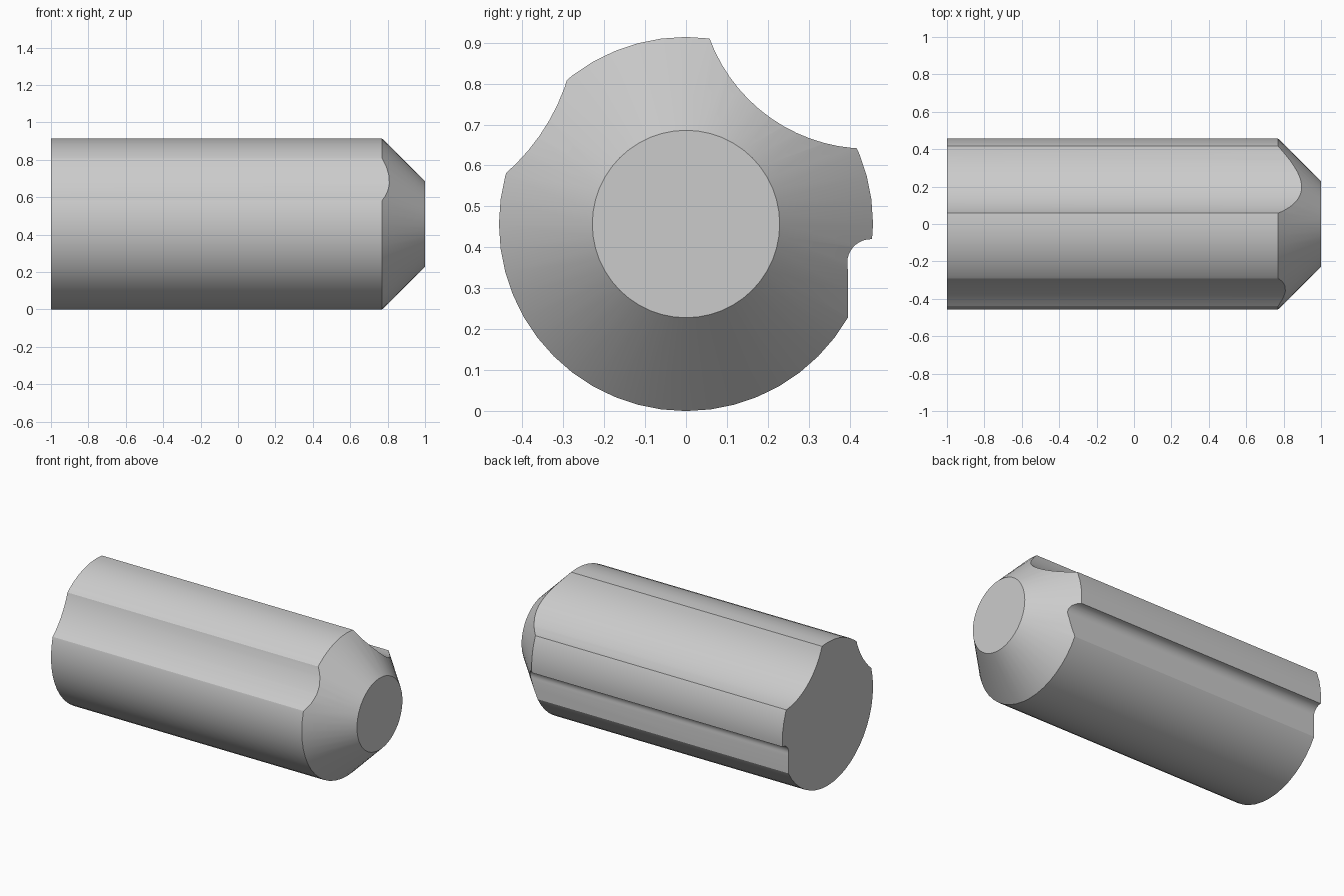
import bpy, bmesh, math
from math import cos, sin, radians

cube = bpy.data.objects.get("Cube")
if cube:
    bpy.data.objects.remove(cube, do_unlink=True)

RADIUS = 0.457      # pin radius, also the height of its axis
TIP = 0.229         # radius of the flat nose
SHOULDER = 0.77     # where the cone begins


def arc(cy, cz, r, start, end, steps):
    """Points (y, z) along a circular arc, angles in degrees."""
    angles = [radians(start + (end - start) * i / steps) for i in range(steps + 1)]
    return [(cy + r * cos(a), cz + r * sin(a)) for a in angles]


def circle(cy, cz, r, steps):
    return arc(cy, cz, r, 0, 360, steps)[:-1]


def loft(name, sections):
    """Solid through matching (x, outline) sections along the x axis."""
    bm = bmesh.new()
    rings = [[bm.verts.new((x, y, z)) for y, z in pts] for x, pts in sections]
    count = len(rings[0])
    for a, b in zip(rings, rings[1:]):
        for i in range(count):
            j = (i + 1) % count
            bm.faces.new((a[i], a[j], b[j], b[i]))
    bm.faces.new(rings[0][::-1])
    bm.faces.new(rings[-1])
    bmesh.ops.recalc_face_normals(bm, faces=bm.faces)
    mesh = bpy.data.meshes.new(name)
    bm.to_mesh(mesh)
    bm.free()
    obj = bpy.data.objects.new(name, mesh)
    bpy.context.collection.objects.link(obj)
    return obj


# Pin with a conical nose
barrel = circle(0, RADIUS, RADIUS, 48)
nose = circle(0, RADIUS, TIP, 48)
pin = loft("grooved_pin", [(-1, barrel), (SHOULDER, barrel), (1, nose)])

# Groove outlines: wide scoop, shallow scoop, undercut flat
wide_scoop = circle(0.444, 1.053, 0.412, 72)
shallow_scoop = circle(-0.777, 0.965, 0.511, 72)
side_flat = arc(0.452, 0.362, 0.058, 90, 190, 10) + [
    (0.396, 0.335), (0.396, 0.1), (0.6, 0.1), (0.6, 0.42)]

for label, outline in (("wide_scoop", wide_scoop), ("shallow_scoop", shallow_scoop),
                       ("side_flat", side_flat)):
    cutter = loft(label + "_cutter", [(-1.2, outline), (1.2, outline)])
    cutter.hide_render = True
    cut = pin.modifiers.new(label, "BOOLEAN")
    cut.operation = "DIFFERENCE"
    cut.solver = "EXACT"
    cut.object = cutter
    bpy.context.view_layer.objects.active = pin
    bpy.ops.object.modifier_apply(modifier=label)
    bpy.data.objects.remove(cutter, do_unlink=True)

# Plain grey metal
grey = bpy.data.materials.new("light_grey")
grey.use_nodes = True
colour = (0.6, 0.6, 0.6, 1)
grey.diffuse_color = colour
grey.node_tree.nodes["Principled BSDF"].inputs["Base Color"].default_value = colour
pin.data.materials.clear()
pin.data.materials.append(grey)

# Smooth curves, crisp groove edges
bpy.ops.object.select_all(action="DESELECT")
pin.select_set(True)
bpy.context.view_layer.objects.active = pin
bpy.ops.object.shade_smooth_by_angle(angle=radians(25))
